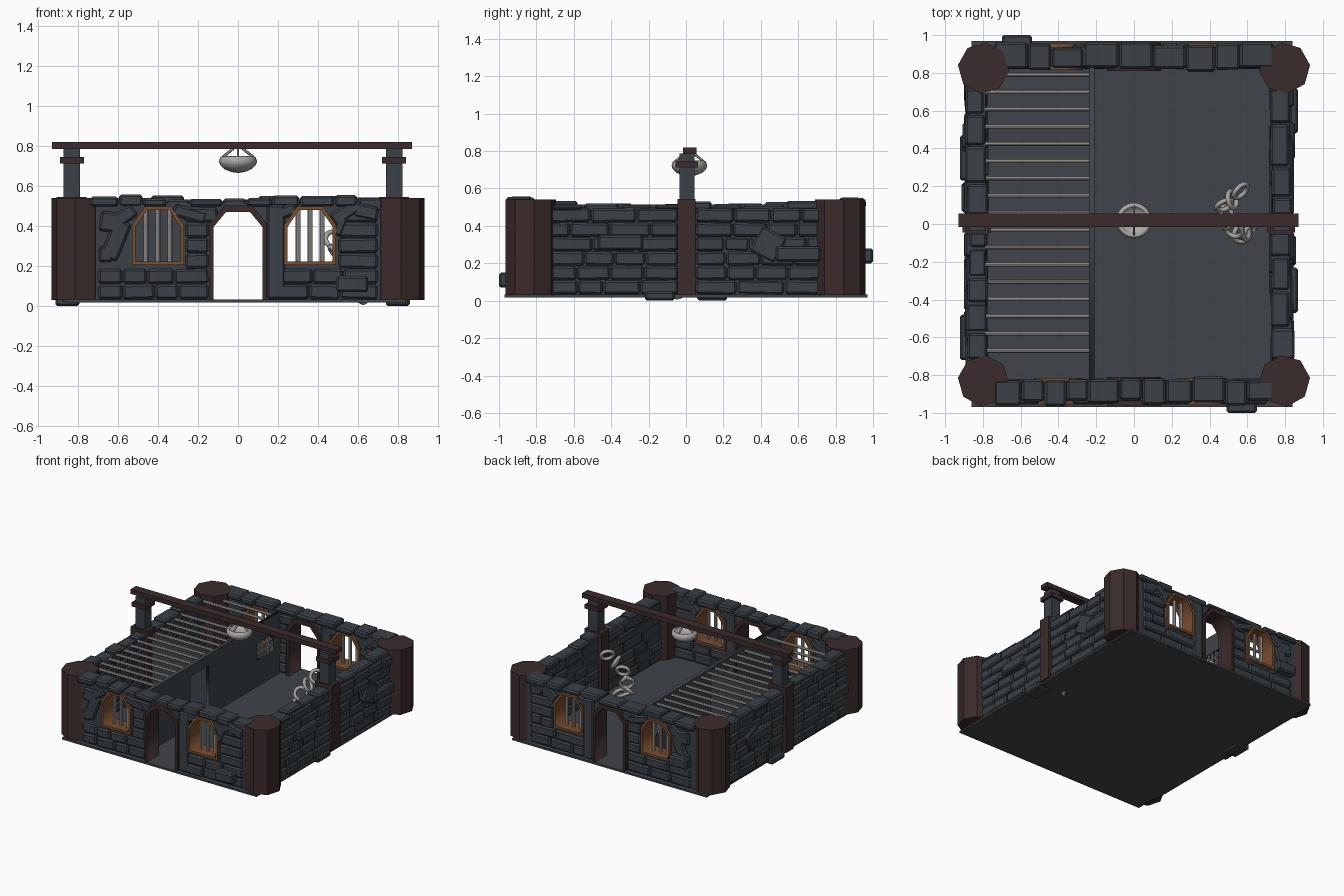
import bpy, bmesh, math, random
from mathutils import Matrix, Vector, Euler

if "Cube" in bpy.data.objects:
    bpy.data.objects.remove(bpy.data.objects["Cube"])

random.seed(7)


def material(name, rgb):
    m = bpy.data.materials.new(name)
    m.diffuse_color = (*rgb, 1)
    m.use_nodes = True
    m.node_tree.nodes["Principled BSDF"].inputs["Base Color"].default_value = m.diffuse_color
    return m


STONE = material("slate stone", (0.042, 0.052, 0.061))
FLOOR = material("slate floor", (0.050, 0.058, 0.067))
BROWN = material("dark red brown", (0.044, 0.024, 0.024))
WOOD = material("orange wood", (0.19, 0.075, 0.03))
METAL = material("grey metal", (0.40, 0.39, 0.38))


def finish(name, bm, mat):
    me = bpy.data.meshes.new(name)
    bmesh.ops.recalc_face_normals(bm, faces=bm.faces)
    bm.to_mesh(me)
    bm.free()
    me.materials.append(mat)
    ob = bpy.data.objects.new(name, me)
    bpy.context.collection.objects.link(ob)
    return ob


def add_box(bm, c, s, rot=(0, 0, 0)):
    m = Matrix.Translation(c) @ Euler(rot).to_matrix().to_4x4() @ Matrix.Diagonal((*s, 1))
    bmesh.ops.create_cube(bm, size=1, matrix=m)


def box(name, x, y, z, mat):
    bm = bmesh.new()
    add_box(bm, [(a[0] + a[1]) / 2 for a in (x, y, z)], [a[1] - a[0] for a in (x, y, z)])
    return finish(name, bm, mat)


def add_rod(bm, a, b, r, n=8):
    a, b = Vector(a), Vector(b)
    d = b - a
    m = Matrix.Translation((a + b) / 2) @ d.to_track_quat('Z', 'Y').to_matrix().to_4x4()
    bmesh.ops.create_cone(bm, cap_ends=True, segments=n, radius1=r, radius2=r, depth=d.length, matrix=m)


def outline(name, loops, half, loc, rot, mat):
    """Extruded flat outline: first loop is the border, the rest are holes."""
    cu = bpy.data.curves.new(name, 'CURVE')
    cu.dimensions, cu.fill_mode, cu.extrude = '2D', 'BOTH', half
    for pts in loops:
        s = cu.splines.new('POLY')
        s.points.add(len(pts) - 1)
        for p, q in zip(s.points, pts):
            p.co = (*q, 0, 1)
        s.use_cyclic_u = True
    tmp = bpy.data.objects.new(name, cu)
    bpy.context.collection.objects.link(tmp)
    dg = bpy.context.evaluated_depsgraph_get()
    me = bpy.data.meshes.new_from_object(tmp.evaluated_get(dg))
    bpy.data.objects.remove(tmp)
    me.materials.clear()
    me.materials.append(mat)
    ob = bpy.data.objects.new(name, me)
    ob.location, ob.rotation_euler = loc, rot
    bpy.context.collection.objects.link(ob)


def arch(cx, w, z0, zs, z1, top):
    return [(cx - w, z0), (cx + w, z0), (cx + w, zs), (cx + top, z1), (cx - top, z1), (cx - w, zs)]


def rect(x0, x1, z0, z1):
    return [(x0, z0), (x1, z0), (x1, z1), (x0, z1)]


def stones(name, bricks):
    bm = bmesh.new()
    for c, s, r in bricks:
        add_box(bm, c, s, r)
    bmesh.ops.bevel(bm, geom=bm.edges[:], offset=0.011, segments=1, affect='EDGES')
    return finish(name, bm, STONE)


def split(a, b, lo=0.11, hi=0.21):
    """Random run of brick spans between a and b."""
    n = max(1, round((b - a) / random.uniform(lo, hi)))
    w = [random.uniform(0.75, 1.25) for _ in range(n)]
    k, t = (b - a) / sum(w), a
    for v in w:
        yield t, t + v * k
        t += v * k


# floor slab
box("floor", (-0.86, 0.84), (-0.97, 0.97), (0.018, 0.033), FLOOR)

ROW = 0.077
UP = (math.pi / 2, 0, 0)

# front and back walls with arched windows and doorway
for side, tag in ((-1, "front"), (1, "back")):
    yc = side * 0.885
    holes = [arch(-0.40, 0.125, 0.21, 0.40, 0.49, 0.06),
             arch(0.36, 0.125, 0.21, 0.40, 0.49, 0.06),
             arch(0.0, 0.135, 0.031, 0.41, 0.495, 0.065)]
    outline(tag + "_wall_core", [rect(-0.76, 0.76, 0.02, 0.515)] + holes, 0.05, (0, yc, 0), UP, STONE)
    for cx in (-0.40, 0.36):
        outline(tag + "_window_frame", [arch(cx, 0.13, 0.205, 0.405, 0.497, 0.065),
                                        arch(cx, 0.113, 0.222, 0.395, 0.48, 0.055)],
                0.07, (0, yc, 0), UP, WOOD)
        bm = bmesh.new()
        for dx in (-0.06, 0, 0.06):
            add_rod(bm, (cx + dx, yc, 0.21), (cx + dx, yc, 0.485), 0.012)
        finish(tag + "_window_bars", bm, METAL)
    outline(tag + "_door_frame", [arch(0, 0.142, 0.03, 0.415, 0.502, 0.07),
                                  arch(0, 0.122, 0.0305, 0.395, 0.47, 0.06)],
            0.075, (0, yc, 0), UP, BROWN)
    bricks = []
    for i in range(6):
        z0 = 0.033 + i * ROW
        if z0 + ROW / 2 < 0.2:
            spans = [(-0.70, -0.145), (0.21, 0.70)]
        else:
            spans = [(-0.265, -0.145), (0.50, 0.70)]
            if i == 5:
                spans = [(-0.27, -0.1), (0.5, 0.7)]
        for a, b in spans:
            for x0, x1 in split(a, b):
                bricks.append((((x0 + x1) / 2, yc + side * random.uniform(-0.004, 0.01), z0 + ROW / 2),
                               (x1 - x0 - 0.004, 0.125, ROW - 0.003), (0, random.uniform(-.03, .03), 0)))
    # tilted stones round the arches, and the plain jamb beside the door
    for x, z, w, h, a in ((-0.61, 0.33, 0.09, 0.20, 22), (-0.58, 0.44, 0.15, 0.07, -35),
                          (-0.64, 0.42, 0.10, 0.10, 8), (-0.24, 0.46, 0.17, 0.06, 15),
                          (-0.66, 0.26, 0.07, 0.08, 0), (0.19, 0.27, 0.09, 0.47, 0),
                          (0.22, 0.465, 0.15, 0.06, -20), (0.54, 0.47, 0.16, 0.07, -35),
                          (0.64, 0.47, 0.12, 0.07, 12), (0.51, 0.40, 0.05, 0.1, 20)):
        bricks.append(((x, yc + side * 0.005, z), (w, 0.13, h), (0, math.radians(a), 0)))
    # crown of larger stones
    for x0, x1 in split(-0.74, 0.74, 0.13, 0.17):
        h = random.uniform(0.03, 0.065)
        bricks.append((((x0 + x1) / 2, yc + side * random.uniform(-0.01, 0.012), 0.497 + h / 2),
                       (x1 - x0 - 0.004, random.uniform(0.10, 0.14), h), (0, 0, 0)))
    bx = 0.57 if side < 0 else -0.62
    bricks.append(((bx, side * 0.955, 0.24 if side > 0 else 0.11), (0.16, 0.09, 0.08), (0, 0, 0)))
    stones(tag + "_wall_stones", bricks)

# side walls
for side, tag in ((-1, "left"), (1, "right")):
    xc = -0.832 if side < 0 else 0.778
    box(tag + "_wall_core", (xc - 0.045, xc + 0.045), (-0.8, 0.8), (0.02, 0.50), STONE)
    bricks = []
    for i in range(6):
        z0 = 0.033 + i * ROW
        for a, b in ((-0.76, -0.04), (0.05, 0.76)):
            for y0, y1 in split(a, b, 0.13, 0.22):
                bricks.append(((xc + side * random.uniform(-0.006, 0.012), (y0 + y1) / 2, z0 + ROW / 2),
                               (0.115, y1 - y0 - 0.004, ROW - 0.003), (random.uniform(-.025, .025), 0, 0)))
    for y0, y1 in split(-0.72, 0.72, 0.14, 0.2):
        h = random.uniform(0.02, 0.05)
        bricks.append(((xc + side * random.uniform(-0.008, 0.012), (y0 + y1) / 2, 0.485 + h / 2),
                       (random.uniform(0.09, 0.125), y1 - y0 - 0.01, h), (0, 0, 0)))
    bricks.append(((xc + side * 0.02, 0.44, 0.30), (0.11, 0.15, 0.15), (math.radians(-28), 0, 0)))
    bricks.append(((xc + side * 0.02, -0.14 * side, 0.025), (0.12, 0.16, 0.05), (0, 0, 0)))
    for y, z in ((0.35 * -side, 0.31), (0.60 * side, 0.25)):
        bricks.append(((xc + side * 0.05, y, z), (0.08, 0.24, 0.08), (0, 0, 0)))
    stones(tag + "_wall_stones", bricks)

    # middle pilaster and raised post that carry the beam
    box(tag + "_pilaster", (xc - 0.075, xc + 0.075), (-0.045, 0.05), (0.03, 0.545), BROWN)
    xp = -0.83 if side < 0 else 0.78
    box(tag + "_upper_post", (xp - 0.042, xp + 0.042), (-0.036, 0.046), (0.53, 0.787), STONE)
    box(tag + "_post_collar", (xp - 0.06, xp + 0.06), (-0.056, 0.064), (0.712, 0.745), BROWN)
    # corner towers
    for y in (-0.83, 0.825):
        bm = bmesh.new()
        bmesh.ops.create_cone(bm, cap_ends=True, segments=8, radius1=0.136, radius2=0.136, depth=0.51,
                              matrix=Matrix.Translation((side * 0.797, y, 0.285)) @ Matrix.Rotation(0.12 * side, 4, 'Z'))
        finish(tag + "_corner_tower", bm, BROWN)

box("beam", (-0.93, 0.87), (-0.015, 0.055), (0.785, 0.82), BROWN)

# prison cell: partition with doorway and barred window, dividing wall, roof bars
outline("cell_partition", [rect(-0.83, 0.83, 0.02, 0.515), rect(-0.29, -0.06, 0.034, 0.43),
                           rect(0.54, 0.74, 0.24, 0.37)],
        0.014, (-0.224, 0, 0), (math.pi / 2, 0, math.pi / 2), FLOOR)
box("cell_divider", (-0.79, -0.235), (0.005, 0.03), (0.03, 0.50), FLOOR)
bm = bmesh.new()
for i in range(4):
    y = 0.58 + i * 0.04
    add_rod(bm, (-0.224, y, 0.235), (-0.224, y, 0.375), 0.007, 6)
for z in (0.28, 0.33):
    add_rod(bm, (-0.224, 0.535, z), (-0.224, 0.745, z), 0.007, 6)
finish("cell_window_grid", bm, METAL)
bm = bmesh.new()
for i in range(17):
    y = 0.79 - i * 0.0913
    add_rod(bm, (-0.79, y, 0.49), (-0.235, y, 0.49), 0.011)
finish("cell_roof_bars", bm, METAL)

# hanging bowl with straps
bm = bmesh.new()
prof = [(0, .665), (.035, .67), (.07, .685), (.09, .705), (.095, .722), (.088, .745),
        (.076, .75), (.072, .74), (.06, .725), (0, .715)]
vs = [bm.verts.new((r, 0, z)) for r, z in prof]
es = [bm.edges.new(p) for p in zip(vs, vs[1:])]
bmesh.ops.spin(bm, geom=vs + es, cent=(0, 0, 0), axis=(0, 0, 1), angle=math.tau, steps=24)
bmesh.ops.remove_doubles(bm, verts=bm.verts, dist=0.0005)
for f in bm.faces:
    f.smooth = True
bmesh.ops.translate(bm, verts=bm.verts, vec=(0, 0.018, 0))
finish("hanging_bowl", bm, METAL)
bm = bmesh.new()
for k in range(4):
    c, s = math.cos(k * math.pi / 2), math.sin(k * math.pi / 2)
    add_rod(bm, (c * 0.075, 0.018 + s * 0.075, 0.745), (c * 0.02, 0.018 + s * 0.02, 0.79), 0.007, 6)
finish("bowl_straps", bm, METAL)

# chain falling to the floor
LINKS = [(0.565, 0.175, 0.46, 60, 20), (0.52, 0.13, 0.40, 20, 60), (0.48, 0.10, 0.33, 60, -20),
         (0.49, 0.05, 0.26, 15, 50), (0.51, 0.01, 0.19, 70, 30), (0.53, -0.03, 0.12, 20, -40),
         (0.57, -0.05, 0.06, 25, 20), (0.61, -0.04, 0.06, 55, 40)]
for x, y, z, a, b in LINKS:
    bpy.ops.mesh.primitive_torus_add(location=(x, y, z), rotation=(math.radians(a), math.radians(b), 0.6),
                                     major_radius=0.046, minor_radius=0.013,
                                     major_segments=16, minor_segments=8)
    link = bpy.context.object
    link.name = "chain_link"
    link.data.materials.append(METAL)
    bpy.ops.object.shade_smooth()
